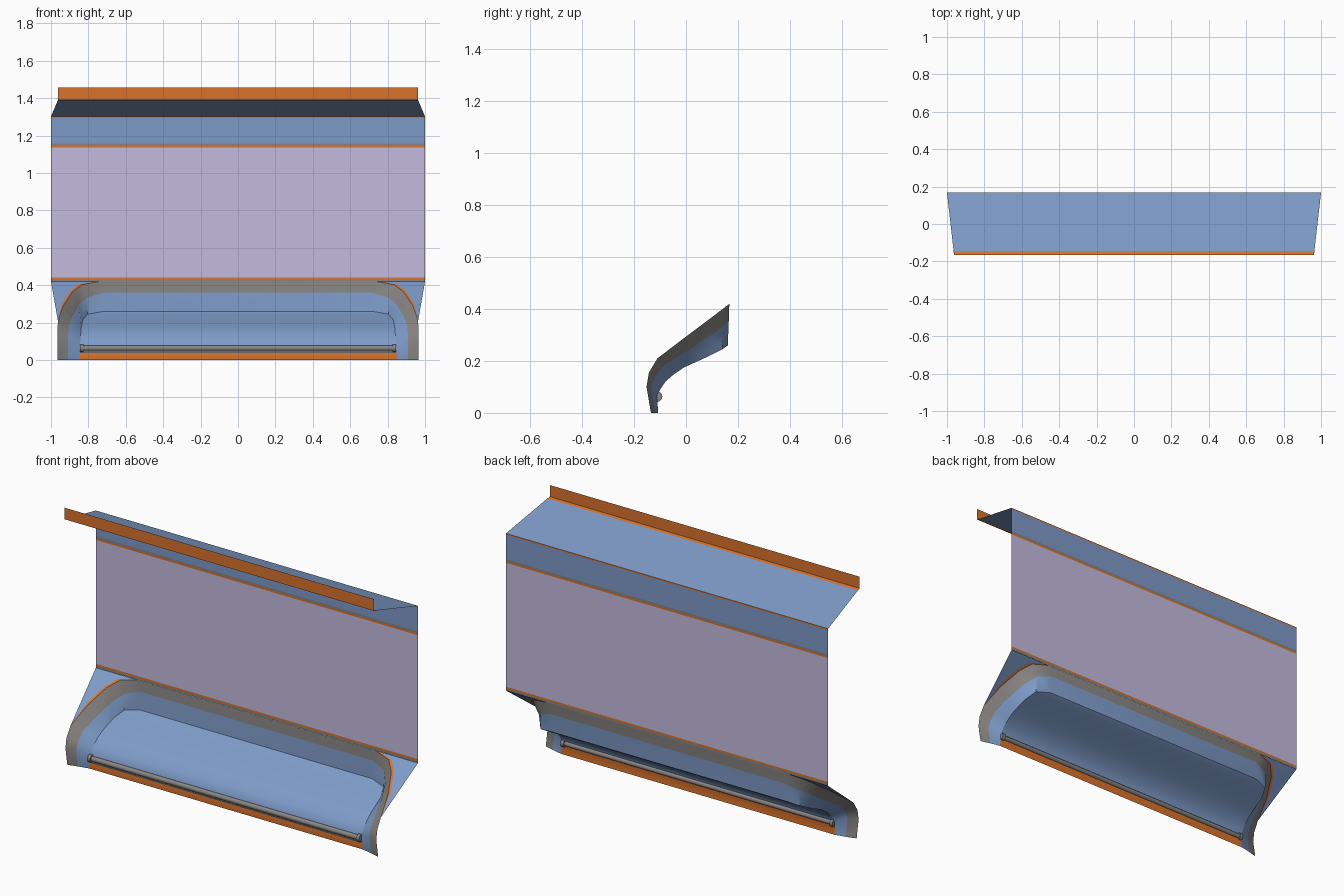
import bpy, math
from mathutils import Vector

if "Cube" in bpy.data.objects:
    bpy.data.objects.remove(bpy.data.objects["Cube"])


def srgb(r, g, b):
    lin = lambda c: c / 12.92 if c <= 0.04045 else ((c + 0.055) / 1.055) ** 2.4
    return (lin(r / 255), lin(g / 255), lin(b / 255), 1)


def material(name, rgb):
    m = bpy.data.materials.new(name)
    m.diffuse_color = srgb(*rgb)
    m.use_nodes = True
    m.node_tree.nodes["Principled BSDF"].inputs["Base Color"].default_value = m.diffuse_color
    return m


BLUE = material("steel_blue", (126, 155, 200))
GREY = material("warm_grey", (136, 133, 131))
ORANGE = material("orange", (218, 115, 44))
LILAC = material("lilac_glass", (196, 187, 222))


def sheet(name, rows, mats, smooth=None):
    """Surface through rows of points; one material per gap between rows."""
    n = len(rows[0])
    faces, used = [], []
    for r in range(len(rows) - 1):
        for i in range(n - 1):
            a = r * n + i
            faces.append((a, a + 1, a + n + 1, a + n))
            used.append(mats[r])
    me = bpy.data.meshes.new(name)
    me.from_pydata([tuple(p) for row in rows for p in row], [], faces)
    slots = list(dict.fromkeys(mats))
    for m in slots:
        me.materials.append(m)
    for p, m in zip(me.polygons, used):
        p.material_index = slots.index(m)
    ob = bpy.data.objects.new(name, me)
    bpy.context.collection.objects.link(ob)
    if smooth:
        bpy.ops.object.select_all(action='DESELECT')
        ob.select_set(True)
        bpy.context.view_layer.objects.active = ob
        bpy.ops.object.shade_smooth_by_angle(angle=math.radians(smooth))
    return ob


def flip(p):
    return (-p[0], p[1], p[2])


def span(x, y, z):
    return [(-x, y, z), (x, y, z)]


def arch(half):
    """Left half of an arch plus its mirror image."""
    return half + [flip(p) for p in reversed(half)]


BACK = 0.168

# Upright wall: window with seals, header and edge trim
levels = [0.42, 0.432, 0.442, 1.137, 1.147, 1.158, 1.294, 1.302]
sheet("window_wall", [span(1, BACK, z) for z in levels],
      [GREY, ORANGE, LILAC, ORANGE, GREY, BLUE, ORANGE])

# Overhang and its upright lip
sheet("overhang", [span(1, BACK, 1.302), span(0.964, -0.148, 1.387),
                   span(0.962, -0.166, 1.391), span(0.962, -0.166, 1.456)],
      [BLUE, ORANGE, ORANGE])

# Arched recess: outer edge, chamfer line and floor edge (left halves)
outer = [(-.965, -.135, 0), (-.965, -.152, .1), (-.965, -.143, .155), (-.963, -.11, .21),
         (-.935, -.005, .29), (-.885, .095, .365), (-.835, .145, .403), (-.74, .167, .42)]
middle = [(-.91, -.12, 0), (-.91, -.134, .1), (-.908, -.12, .14), (-.905, -.08, .185),
          (-.885, .0, .235), (-.85, .09, .295), (-.805, .145, .335), (-.72, .165, .36)]
inner = [(-.85, -.107, 0), (-.845, -.112, .07), (-.842, -.08, .12), (-.84, -.045, .15),
         (-.838, -.008, .175), (-.83, .08, .215), (-.805, .14, .245), (-.72, .161, .26)]
sheet("recess_surround", [arch(inner), arch(middle), arch(outer)], [BLUE, GREY], 35)

# Recess floor with the orange sill at its foot
sheet("recess_floor", [[p, flip(p)] for p in inner], [ORANGE] + [BLUE] * 6, 40)

# Sloping shoulders beside the arch, with orange trim along it
corner = Vector((-1, BACK, 0.42))
edge = [Vector(p) for p in outer[3:]]
trim = [p.lerp(corner, 0.0 if i == 0 else 0.09) for i, p in enumerate(edge)]
tip = [p.lerp(corner, 0.999) for p in trim]
tip[0] = corner
for side in ("left", "right"):
    rows = [edge, trim, tip]
    if side == "right":
        rows = [[flip(p) for p in reversed(r)] for r in rows]
    sheet(side + "_shoulder", rows, [ORANGE, BLUE])


# Rail along the foot of the floor, with end caps
def rod(name, x, length, radius):
    bpy.ops.mesh.primitive_cylinder_add(vertices=12, radius=radius, depth=length,
                                        location=(x, -0.112, 0.063),
                                        rotation=(0, math.pi / 2, 0))
    ob = bpy.context.object
    ob.name = name
    ob.data.materials.append(GREY)
    bpy.ops.object.shade_smooth_by_angle(angle=math.radians(40))


rod("foot_rail", 0, 1.66, 0.014)
for side, x in (("left", -0.835), ("right", 0.835)):
    rod(side + "_rail_cap", x, 0.018, 0.021)

# Grey ledge under the rail
sheet("rail_ledge", [span(.845, -.113, .037), span(.845, -.118, .05)], [GREY])
